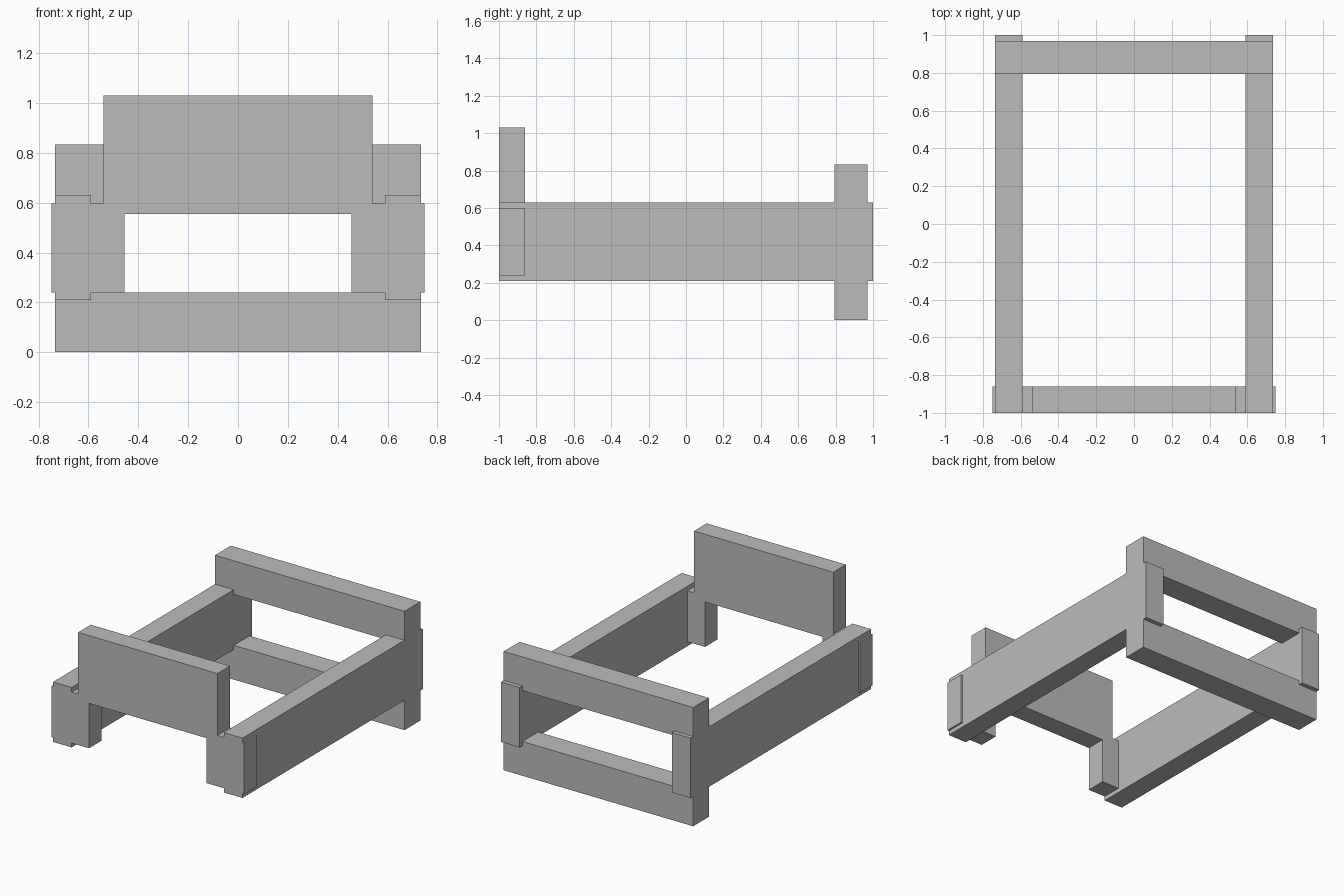
import bpy
import bmesh

cube = bpy.data.objects.get("Cube")
if cube:
    bpy.data.objects.remove(cube, do_unlink=True)

grey = bpy.data.materials.new("plain_grey")
grey.use_nodes = True
grey.diffuse_color = (0.5, 0.5, 0.5, 1)
grey.node_tree.nodes["Principled BSDF"].inputs["Base Color"].default_value = (0.5, 0.5, 0.5, 1)


def slab(name, outline, y0, y1):
    """Extrude an x-z outline from y0 back to y1."""
    bm = bmesh.new()
    face = bm.faces.new([bm.verts.new((x, y0, z)) for x, z in outline])
    out = bmesh.ops.extrude_face_region(bm, geom=[face])
    moved = [g for g in out["geom"] if isinstance(g, bmesh.types.BMVert)]
    bmesh.ops.translate(bm, vec=(0, y1 - y0, 0), verts=moved)
    bmesh.ops.recalc_face_normals(bm, faces=bm.faces)
    mesh = bpy.data.meshes.new(name)
    bm.to_mesh(mesh)
    bm.free()
    mesh.materials.append(grey)
    obj = bpy.data.objects.new(name, mesh)
    bpy.context.collection.objects.link(obj)
    return obj


def bar(name, x0, x1, y0, y1, z0, z1):
    return slab(name, [(x0, z0), (x1, z0), (x1, z1), (x0, z1)], y0, y1)


# Front panel: raised centre, wide shoulders and two short legs
half = [(0.455, 0.555), (0.455, 0.24), (0.748, 0.24),
        (0.748, 0.597), (0.54, 0.597), (0.54, 1.03)]
slab("front_panel", half + [(-x, z) for x, z in reversed(half)], -1, -0.86)

# Long side rails
bar("left_rail", 0.59, 0.735, -1, 1, 0.21, 0.63)
bar("right_rail", -0.735, -0.59, -1, 1, 0.21, 0.63)

# Rear cross beams above and below the rail ends
bar("rear_lower_beam", -0.735, 0.735, 0.795, 0.97, 0, 0.24)
bar("rear_upper_beam", -0.735, 0.735, 0.795, 0.97, 0.597, 0.833)
